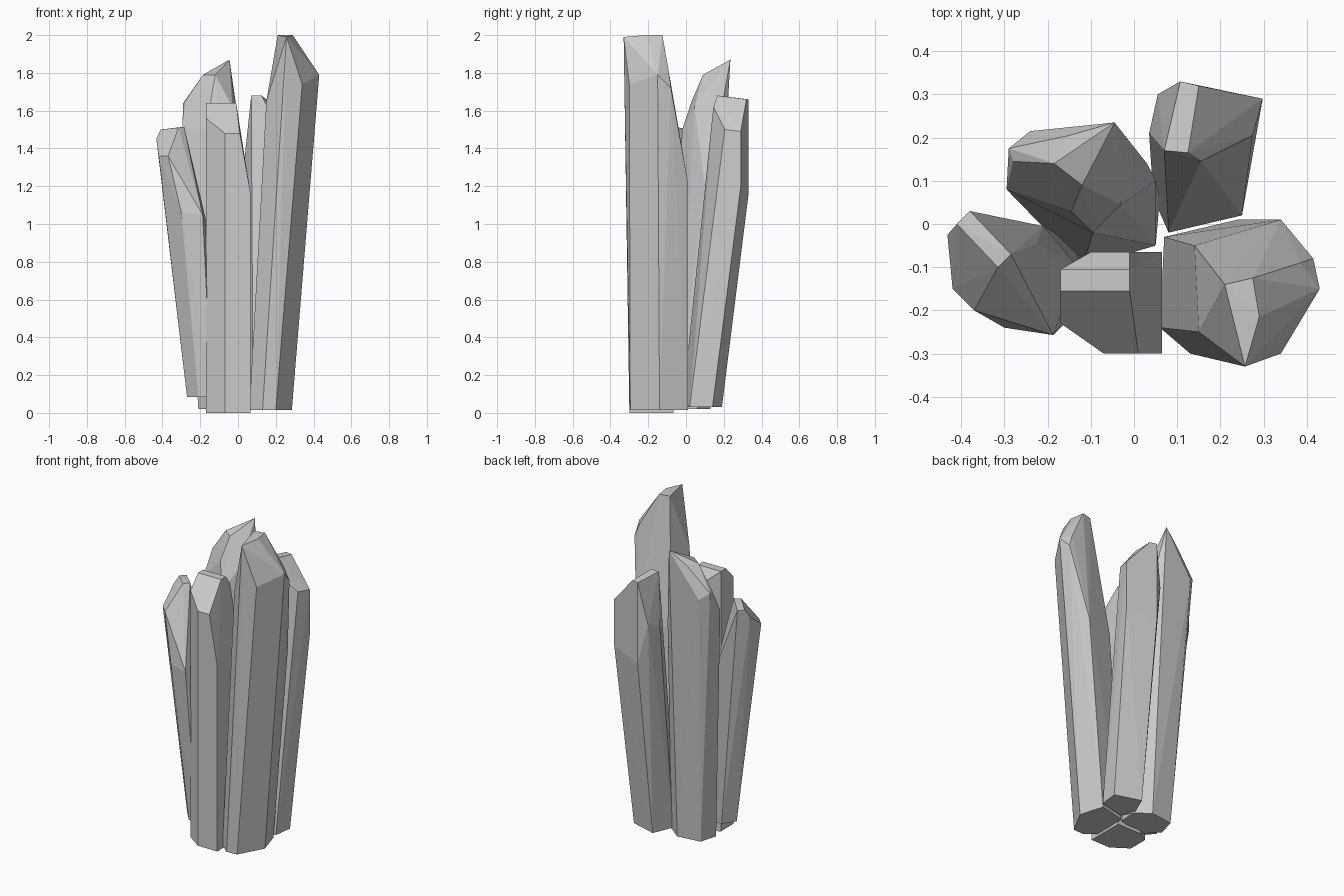
import bpy, bmesh, math


def crystal(name, base_z, base, crown):
    """Faceted shard: flat base outline plus crown corners, wrapped in a convex hull."""
    bm = bmesh.new()
    for x, y in base:
        bm.verts.new((x, y, base_z))
    for p in crown:
        bm.verts.new(p)
    hull = bmesh.ops.convex_hull(bm, input=bm.verts)
    loose = {v for v in hull["geom_interior"] + hull["geom_unused"]
             if isinstance(v, bmesh.types.BMVert)}
    bmesh.ops.delete(bm, geom=list(loose), context='VERTS')
    bmesh.ops.dissolve_limit(bm, angle_limit=math.radians(3),
                             verts=bm.verts, edges=bm.edges)
    bmesh.ops.recalc_face_normals(bm, faces=bm.faces)
    mesh = bpy.data.meshes.new(name)
    bm.to_mesh(mesh)
    bm.free()
    obj = bpy.data.objects.new(name, mesh)
    bpy.context.collection.objects.link(obj)
    return obj


# upright shard at the front
crystal("front_crystal", 0.0,
        [(-.17, -.23), (-.07, -.30), (.065, -.30), (.065, -.065), (-.10, -.065), (-.17, -.105)],
        [(-.17, -.155, 1.64), (-.01, -.155, 1.64), (-.01, -.105, 1.64), (-.17, -.105, 1.64),
         (-.17, -.23, 1.56), (-.07, -.30, 1.48), (.01, -.30, 1.48), (.065, -.30, 1.17),
         (.065, -.065, 1.17), (-.01, -.065, 1.58), (-.10, -.065, 1.58)])

# tallest shard, leaning right
crystal("tall_right_crystal", 0.015,
        [(.06, -.24), (.13, -.30), (.20, -.295), (.285, -.14), (.24, .01), (.07, -.03)],
        [(.21, -.14, 2.0), (.275, -.125, 2.0), (.29, -.215, 2.0), (.257, -.33, 1.99),
         (.15, -.25, 1.65), (.34, -.30, 1.74), (.43, -.15, 1.79), (.415, -.08, 1.72),
         (.385, -.09, 1.80), (.34, .01, 1.22), (.14, -.05, 1.22)])

# rear right shard, leaning back
crystal("rear_right_crystal", 0.03,
        [(.045, .06), (.08, -.02), (.14, .01), (.25, .02), (.265, .14), (.10, .19)],
        [(.07, .17, 1.68), (.125, .165, 1.68), (.107, .33, 1.66), (.15, .32, 1.66),
         (.155, .145, 1.62), (.275, .205, 1.50), (.298, .29, 1.49), (.298, .29, 1.20),
         (.107, .33, 1.15), (.035, .21, 1.35), (.055, .30, 1.40)])

# broad rear shard with a pointed tip
crystal("rear_middle_crystal", 0.02,
        [(-.21, 0), (-.12, -.10), (.05, -.05), (.06, .06), (-.03, .13), (-.18, .11)],
        [(-.045, .235, 1.87), (-.12, .09, 1.79), (-.185, .14, 1.79), (-.15, .205, 1.79),
         (-.145, .03, 1.65), (-.095, -.02, 1.50), (-.28, .145, 1.65), (-.295, .08, 1.50),
         (-.29, .175, 1.64), (-.24, .215, 1.60), (-.03, .155, 1.73), (-.03, .045, 1.62),
         (.03, .14, 1.35), (.05, .10, 1.20)])

# short shard leaning left
crystal("left_crystal", 0.085,
        [(-.27, -.12), (-.21, -.19), (-.14, -.21), (-.10, -.14), (-.13, -.05), (-.22, -.04)],
        [(-.41, 0, 1.50), (-.38, .03, 1.50), (-.285, -.07, 1.515), (-.315, -.10, 1.51),
         (-.432, -.025, 1.45), (-.42, -.15, 1.36), (-.37, -.20, 1.36), (-.30, -.24, 1.06),
         (-.187, -.257, 1.05), (-.225, -.045, 1.25), (-.21, -.005, 1.10), (-.13, -.10, .85)])
